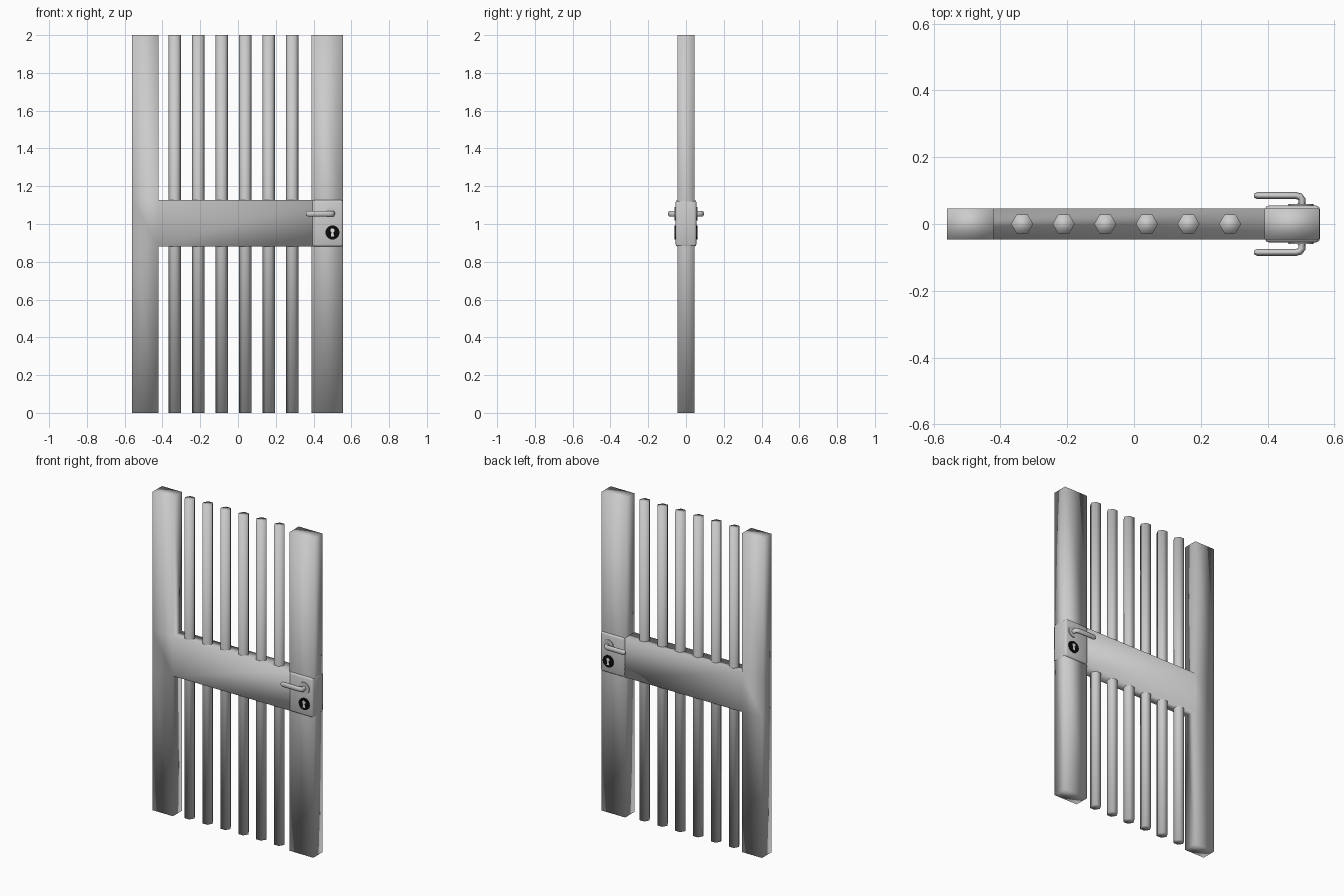
import bpy, bmesh
from math import pi
from mathutils import Matrix, Vector

if "Cube" in bpy.data.objects:
    bpy.data.objects.remove(bpy.data.objects["Cube"], do_unlink=True)


def material(name, value):
    m = bpy.data.materials.new(name)
    m.use_nodes = True
    m.diffuse_color = (value, value, value, 1)
    m.node_tree.nodes["Principled BSDF"].inputs["Base Color"].default_value = m.diffuse_color
    return m


GREY = material("grey metal", 0.6)
BLACK = material("keyhole black", 0.003)
WHITE = material("keyhole white", 0.85)

RAIL_LOW, RAIL_HIGH = 0.88, 1.127
DEPTH = 0.046
LOCK_X, HANDLE_Z, KEY_Z = 0.5, 1.055, 0.955


def finish(bm, name, mat, smooth=True):
    bmesh.ops.recalc_face_normals(bm, faces=bm.faces)
    mesh = bpy.data.meshes.new(name)
    for f in bm.faces:
        f.smooth = smooth
    bm.to_mesh(mesh)
    bm.free()
    mesh.materials.append(mat)
    ob = bpy.data.objects.new(name, mesh)
    bpy.context.collection.objects.link(ob)
    return ob


def box(x0, x1, half_y, z0, z1, cuts=()):
    bm = bmesh.new()
    bmesh.ops.create_cube(bm, size=1)
    bmesh.ops.scale(bm, vec=(x1 - x0, 2 * half_y, z1 - z0), verts=bm.verts)
    bmesh.ops.translate(bm, vec=((x0 + x1) / 2, 0, (z0 + z1) / 2), verts=bm.verts)
    for z in cuts:
        bmesh.ops.bisect_plane(bm, geom=bm.verts[:] + bm.edges[:] + bm.faces[:],
                               plane_co=(0, 0, z), plane_no=(0, 0, 1))
    bm.normal_update()
    return bm


# Hinge post with the middle rail growing out of its inner side
bm = box(-0.56, -0.42, DEPTH, 0, 2, (RAIL_LOW, RAIL_HIGH))
inner = [f for f in bm.faces if f.normal.x > 0.9
         and RAIL_LOW < f.calc_center_median().z < RAIL_HIGH]
rail = bmesh.ops.extrude_discrete_faces(bm, faces=inner)["faces"]
for v in rail[0].verts:
    v.co.x = 0.395
finish(bm, "hinge_post_and_rail", GREY)

# Latch post and the slightly thicker lock case around it
finish(box(0.39, 0.555, DEPTH, 0, 2, (RAIL_LOW, RAIL_HIGH)), "latch_post", GREY)
case = finish(box(0.392, 0.557, 0.055, RAIL_LOW, RAIL_HIGH), "lock_case", GREY)
bevel = case.modifiers.new("soft edges", "BEVEL")
bevel.width = 0.012
bevel.segments = 2

# Six hexagonal bars, corners pointing sideways
for i in range(6):
    bm = bmesh.new()
    bmesh.ops.create_cone(bm, cap_ends=True, segments=6, radius1=0.033, radius2=0.033, depth=2)
    if max(v.co.x for v in bm.verts) < 0.032:
        bmesh.ops.rotate(bm, verts=bm.verts, matrix=Matrix.Rotation(pi / 6, 3, "Z"))
    bmesh.ops.translate(bm, vec=(-0.335 + i * 0.1245, 0, 1), verts=bm.verts)
    ob = finish(bm, f"bar_{i + 1}", GREY)


def disc(name, mat, z, radius, y0, y1, side):
    bm = bmesh.new()
    bmesh.ops.create_cone(bm, cap_ends=True, segments=24, radius1=radius,
                          radius2=radius, depth=y1 - y0)
    bmesh.ops.rotate(bm, verts=bm.verts, matrix=Matrix.Rotation(pi / 2, 3, "X"))
    bmesh.ops.translate(bm, vec=(LOCK_X, side * (y0 + y1) / 2, z), verts=bm.verts)
    return finish(bm, name, mat, smooth=False)


def lever(name, side):
    # Flattened rod swept from the rosette, round the elbow, to the tip
    cu = bpy.data.curves.new(name, "CURVE")
    cu.dimensions = "3D"
    cu.bevel_depth = 0.0105
    cu.bevel_resolution = 3
    cu.use_fill_caps = True
    path = [(0.503, 0.05), (0.503, 0.074), (0.497, 0.082), (0.485, 0.085),
            (0.37, 0.085), (0.36, 0.085)]
    sp = cu.splines.new("POLY")
    sp.points.add(len(path) - 1)
    for p, (x, y) in zip(sp.points, path):
        p.co = (x, side * y, 0, 1)
    sp.points[-1].radius = 0.6
    sp.use_smooth = True
    cu.materials.append(GREY)
    ob = bpy.data.objects.new(name, cu)
    ob.location.z = HANDLE_Z
    ob.scale.z = 1.5
    bpy.context.collection.objects.link(ob)
    bpy.ops.object.select_all(action="DESELECT")
    ob.select_set(True)
    bpy.context.view_layer.objects.active = ob
    bpy.ops.object.convert(target="MESH")


# Lock fittings on both faces
for label, side in (("front", -1), ("back", 1)):
    disc(f"{label}_rosette", GREY, HANDLE_Z, 0.036, 0.05, 0.06, side)
    lever(f"{label}_lever", side)
    disc(f"{label}_key_plate", BLACK, KEY_Z, 0.037, 0.052, 0.06, side)
    disc(f"{label}_keyhole_top", WHITE, KEY_Z + 0.011, 0.011, 0.056, 0.061, side)
    bm = box(LOCK_X - 0.005, LOCK_X + 0.005, 0.0025, KEY_Z - 0.022, KEY_Z + 0.008)
    for v in bm.verts:
        if v.co.z < KEY_Z:
            v.co.x = LOCK_X + (v.co.x - LOCK_X) * 1.6
    bmesh.ops.translate(bm, vec=(0, side * 0.0585, 0), verts=bm.verts)
    finish(bm, f"{label}_keyhole_slot", WHITE, smooth=False)
